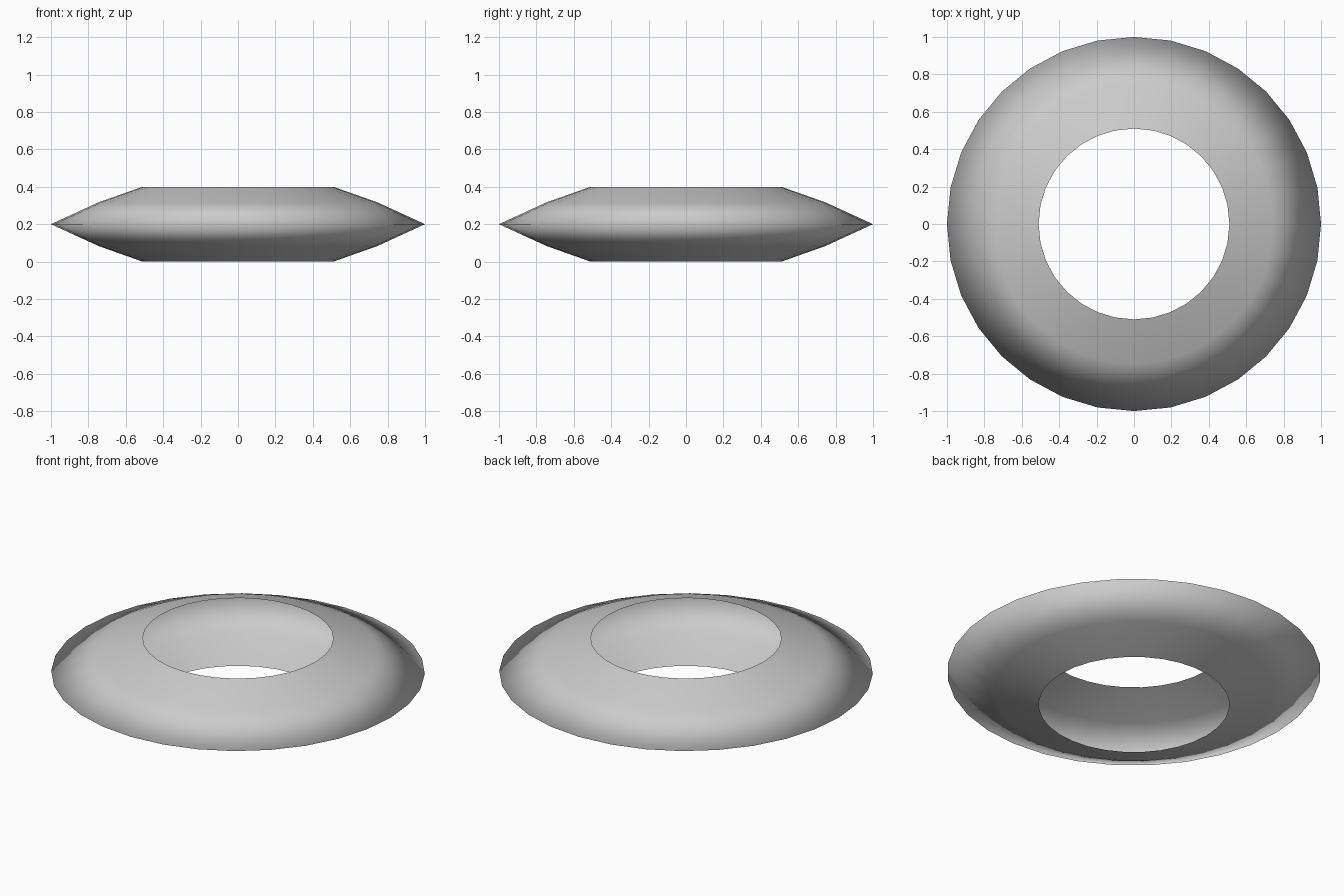
import bpy, bmesh
from math import cos, sin, tau

if "Cube" in bpy.data.objects:
    bpy.data.objects.remove(bpy.data.objects["Cube"])

SIDES = 32
# open lens-shaped section (radius, height), hollow towards the hole
PROFILE = [(0.51, 0.0), (0.745, 0.083), (1.0, 0.2), (0.745, 0.317), (0.51, 0.4)]

# spin the section into a ring shell
bm = bmesh.new()
rings = [[bm.verts.new((r * cos(tau * i / SIDES), r * sin(tau * i / SIDES), z))
          for i in range(SIDES)] for r, z in PROFILE]
for a, b in zip(rings, rings[1:]):
    for i in range(SIDES):
        j = (i + 1) % SIDES
        bm.faces.new((a[i], a[j], b[j], b[i])).smooth = True

mesh = bpy.data.meshes.new("ring_shell")
bm.to_mesh(mesh)
bm.free()
bpy.context.collection.objects.link(bpy.data.objects.new("ring_shell", mesh))
